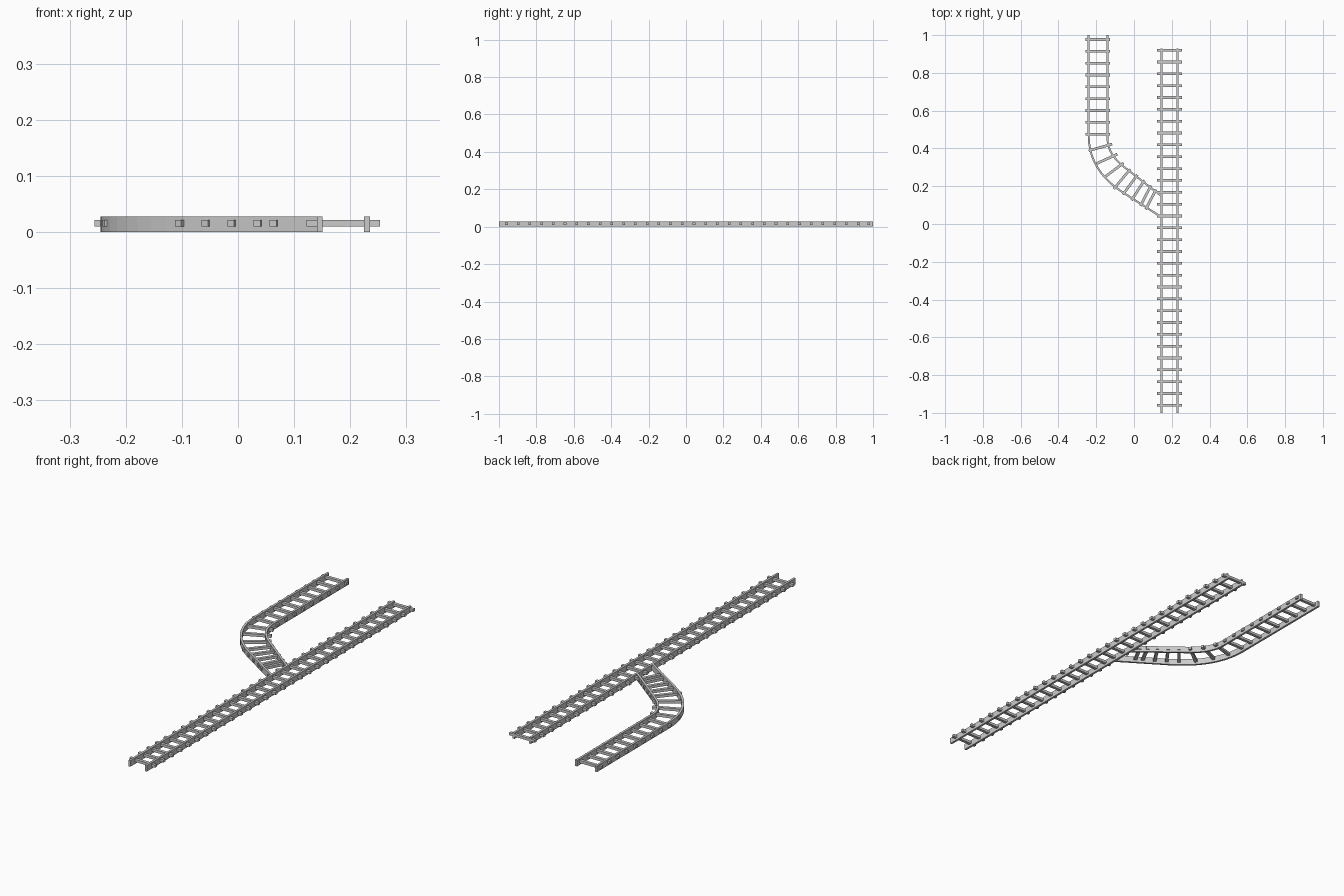
import bpy, bmesh
from mathutils import Vector

if "Cube" in bpy.data.objects:
    bpy.data.objects.remove(bpy.data.objects["Cube"])

RAIL_W, RAIL_H = 0.010, 0.028
TIE_W, TIE_Z0, TIE_Z1 = 0.014, 0.010, 0.022


def sweep(bm, pts, width, z0, z1):
    """Sweep a rectangular section along a flat path with mitred corners."""
    pts = [Vector(p) for p in pts]
    rings = []
    for i, p in enumerate(pts):
        a = (p - pts[i - 1]).normalized() if i > 0 else None
        b = (pts[i + 1] - p).normalized() if i < len(pts) - 1 else None
        seg = a or b
        d = (a + b).normalized() if a and b else seg
        n = Vector((-d.y, d.x)) * (width / 2 / d.dot(seg))
        rings.append([bm.verts.new((q.x, q.y, z)) for q, z in
                      ((p + n, z0), (p - n, z0), (p - n, z1), (p + n, z1))])
    for r, s in zip(rings, rings[1:]):
        for k in range(4):
            bm.faces.new((r[k], r[(k + 1) % 4], s[(k + 1) % 4], s[k]))
    bm.faces.new(rings[0][::-1])
    bm.faces.new(rings[-1])


def make(name, paths, width, z0, z1):
    bm = bmesh.new()
    for path in paths:
        sweep(bm, path, width, z0, z1)
    bmesh.ops.recalc_face_normals(bm, faces=bm.faces)
    me = bpy.data.meshes.new(name)
    bm.to_mesh(me)
    bm.free()
    ob = bpy.data.objects.new(name, me)
    bpy.context.collection.objects.link(ob)
    return ob


def bent(start, p0, corner, p2, end, n=10):
    """Straight, rounded bend, straight."""
    p0, c, p2 = Vector(p0), Vector(corner), Vector(p2)
    arc = [p0 * (1 - t) ** 2 + c * 2 * t * (1 - t) + p2 * t * t
           for t in (i / n for i in range(n + 1))]
    return [start, *arc, end]


# Main straight line
for name, x in (("main_rail_left", 0.146), ("main_rail_right", 0.230)):
    make(name, [[(x, -1), (x, 0.928)]], RAIL_W, 0, RAIL_H)
ties = [[(0.1225, y), (0.2535, y)] for y in (-0.96 + 0.06267 * i for i in range(31))]
make("main_ties", ties, TIE_W, TIE_Z0, TIE_Z1)

# Branch rails, bending in to meet the main line
make("branch_rail_outer",
     [bent((-0.24, 1), (-0.24, 0.47), (-0.24, 0.284), (-0.06, 0.168), (0.144, 0.037))],
     RAIL_W, 0, RAIL_H)
make("branch_rail_inner",
     [bent((-0.14, 1), (-0.14, 0.45), (-0.14, 0.37), (-0.05, 0.300), (0.144, 0.149))],
     RAIL_W, 0, RAIL_H)

# Branch ties: even on the straight, fanned through the bend
ties = [[(-0.2555, y), (-0.1265, y)] for y in (0.977 - 0.0627 * i for i in range(9))]
ties += [[(-0.240, 0.388), (-0.116, 0.423)],
         [(-0.198, 0.320), (-0.088, 0.370)],
         [(-0.157, 0.247), (-0.055, 0.323)],
         [(-0.107, 0.186), (-0.020, 0.290)],
         [(-0.059, 0.156), (0.018, 0.260)],
         [(-0.013, 0.126), (0.055, 0.231)],
         [(0.034, 0.096), (0.090, 0.204)],
         [(0.062, 0.078), (0.117, 0.183)]]
make("branch_ties", ties, TIE_W, TIE_Z0, TIE_Z1)
